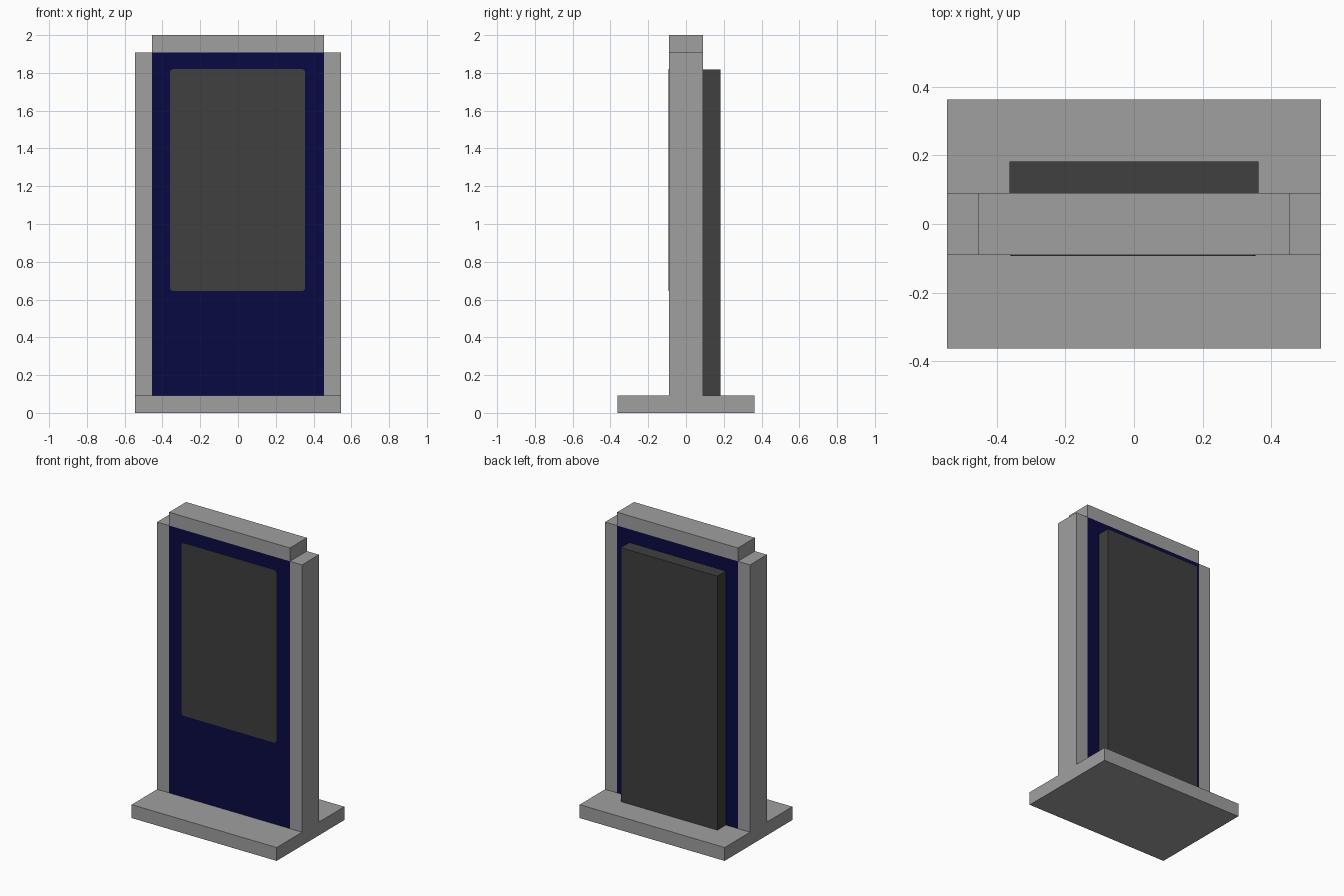
import bpy
import bmesh

if "Cube" in bpy.data.objects:
    bpy.data.objects.remove(bpy.data.objects["Cube"], do_unlink=True)

U = 1 / 11  # module: base is 12 x 8 modules, total height is 22


def material(name, color):
    mat = bpy.data.materials.new(name)
    mat.use_nodes = True
    rgba = (*color, 1)
    mat.diffuse_color = rgba
    mat.node_tree.nodes["Principled BSDF"].inputs["Base Color"].default_value = rgba
    return mat


grey = material("frame grey", (0.35, 0.35, 0.35))
navy = material("navy panel", (0.003, 0.003, 0.056))
dark = material("dark grey", (0.05, 0.05, 0.05))


def box(name, mat, x, y, z, corner=0):
    """Box from (min, max) ranges; corner chamfers the edges running along y."""
    bm = bmesh.new()
    bmesh.ops.create_cube(bm, size=1)
    for v in bm.verts:
        v.co = [r[0] if c < 0 else r[1] for c, r in zip(v.co, (x, y, z))]
    if corner:
        edges = [e for e in bm.edges
                 if abs(e.verts[0].co.y - e.verts[1].co.y) > 1e-5]
        bmesh.ops.bevel(bm, geom=edges, offset=corner, segments=2,
                        profile=0.5, affect='EDGES')
    mesh = bpy.data.meshes.new(name)
    bm.to_mesh(mesh)
    bm.free()
    mesh.materials.append(mat)
    obj = bpy.data.objects.new(name, mesh)
    bpy.context.collection.objects.link(obj)
    return obj


# Foot plate and surrounding frame
box("base", grey, (-6 * U, 6 * U), (-4 * U, 4 * U), (0, U))
box("left_post", grey, (5 * U, 6 * U), (-U, U), (U, 21 * U))
box("right_post", grey, (-6 * U, -5 * U), (-U, U), (U, 21 * U))
box("top_cap", grey, (-5 * U, 5 * U), (-U, U), (21 * U, 22 * U))

# Flush panel between the posts
box("panel", navy, (-5 * U, 5 * U), (-U, U), (U, 21 * U))

# Display plate on the front, equipment housing on the back
box("screen", dark, (-0.36, 0.355), (-U - 0.002, -U), (0.645, 1.82), corner=0.016)
box("rear_housing", dark, (-4 * U, 4 * U), (U, 2 * U), (U, 20 * U))
